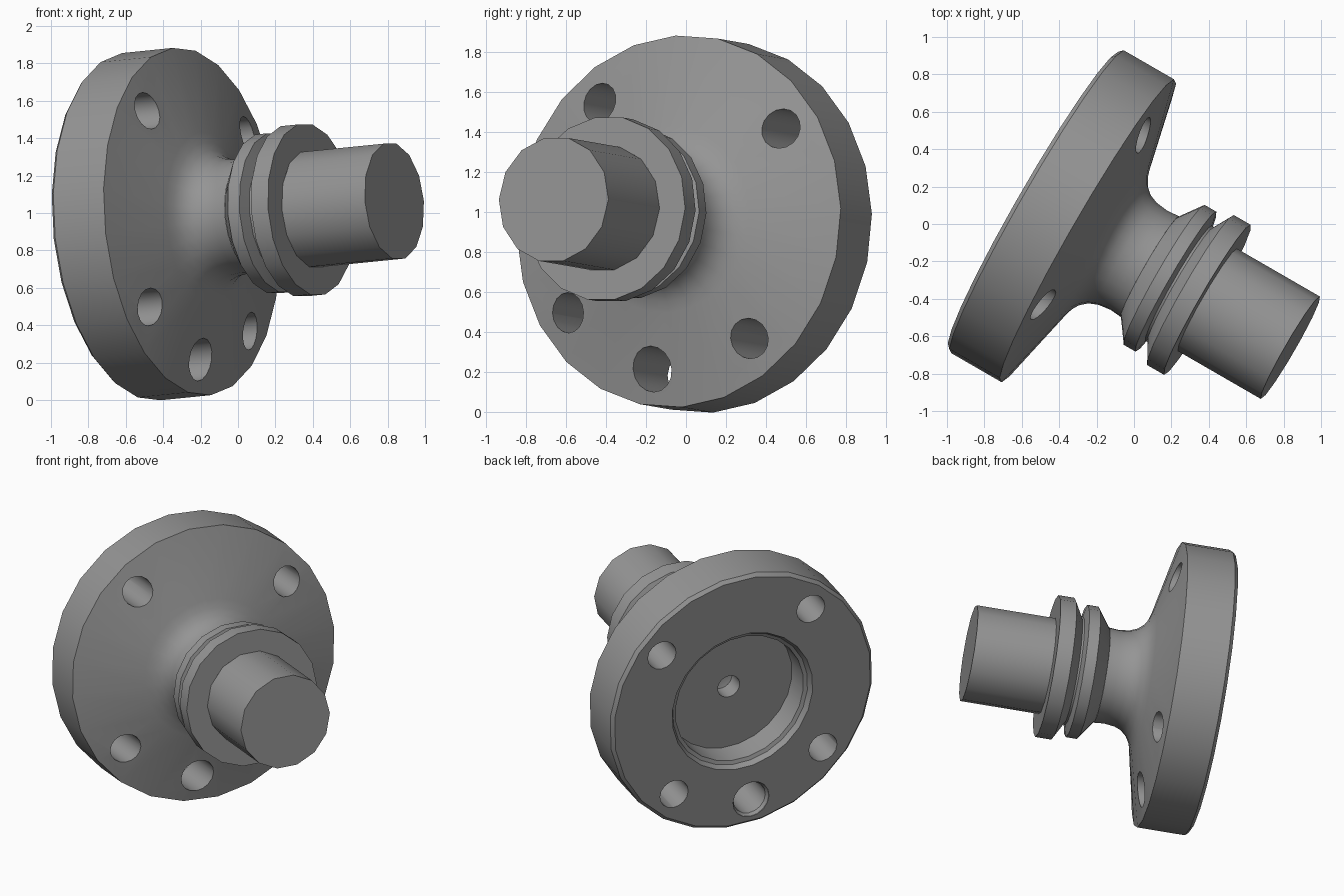
import bpy, bmesh, math
from mathutils import Matrix, Vector

if "Cube" in bpy.data.objects:
    bpy.data.objects.remove(bpy.data.objects["Cube"])

# Local frame: z runs along the shaft, which is yawed 30 degrees and tilted up 5 degrees
yaw, tilt = math.radians(30), math.radians(5)
u = Vector((math.sin(yaw), math.cos(yaw), 0))
d = Vector((math.cos(yaw) * math.cos(tilt), -math.sin(yaw) * math.cos(tilt), math.sin(tilt)))
v = d.cross(u)
POSE = Matrix((u, v, d)).transposed().to_4x4()
POSE.translation = Vector((-0.535, 0.13, 0.925))


def lathe(name, profile, sides, offset=(0, 0), turn=0):
    """Revolve (height, radius) points about local z; zero radius makes a pole."""
    bm = bmesh.new()
    rings = []
    for s, r in profile:
        if r == 0:
            rings.append([bm.verts.new((offset[0], offset[1], s))] * sides)
        else:
            angles = [math.tau * i / sides + math.radians(turn) for i in range(sides)]
            rings.append([bm.verts.new((offset[0] + r * math.cos(a),
                                        offset[1] + r * math.sin(a), s)) for a in angles])
    for a, b in zip(rings, rings[1:]):
        for i in range(sides):
            j = (i + 1) % sides
            bm.faces.new(list(dict.fromkeys((a[i], a[j], b[j], b[i]))))
    bmesh.ops.recalc_face_normals(bm, faces=bm.faces)
    me = bpy.data.meshes.new(name)
    bm.to_mesh(me)
    bm.free()
    ob = bpy.data.objects.new(name, me)
    bpy.context.collection.objects.link(ob)
    ob.matrix_world = POSE
    return ob


def activate(ob):
    bpy.ops.object.select_all(action='DESELECT')
    ob.select_set(True)
    bpy.context.view_layer.objects.active = ob


def drill(ob, angle, profile):
    a = math.radians(angle)
    cutter = lathe("hole_cutter", profile, 16, (0.75 * math.cos(a), 0.75 * math.sin(a)))
    cutter.hide_render = True
    mod = ob.modifiers.new("hole", 'BOOLEAN')
    mod.operation = 'DIFFERENCE'
    mod.solver = 'EXACT'
    mod.object = cutter
    activate(ob)
    bpy.ops.object.modifier_apply(modifier=mod.name)
    bpy.data.objects.remove(cutter)


# Flange with rear recess, centre hole, coned front and filleted neck
flange = lathe("flange", [
    (0.36, 0), (0.33, 0.078), (0.21, 0.078), (0.21, 0.45), (0.045, 0.455), (0.035, 0.48),
    (0, 0.5), (0, 0.912), (0.022, 0.934), (0.334, 0.934), (0.445, 0.47), (0.463, 0.415),
    (0.49, 0.37), (0.53, 0.335), (0.58, 0.315), (0.65, 0.306), (0.72, 0.312), (0.72, 0)],
    24, turn=4)

# Four bolt holes and one larger, countersunk hole
for k in range(4):
    drill(flange, 38 + 90 * k, [(-0.1, 0), (-0.1, 0.1), (0.6, 0.1), (0.6, 0)])
drill(flange, 263, [(-0.1, 0), (-0.1, 0.128), (0.005, 0.128), (0.025, 0.113), (0.6, 0.113), (0.6, 0)])

# Open the neck where the collars continue
bm = bmesh.new()
bm.from_mesh(flange.data)
cap = [f for f in bm.faces if all(abs(w.co.z - 0.72) < 1e-4 for w in f.verts)]
bmesh.ops.delete(bm, geom=cap, context='FACES')
bm.to_mesh(flange.data)
bm.free()

# Twin collars with a V groove between them
collars = lathe("collars", [
    (0.72, 0.312), (0.807, 0.432), (0.88, 0.432), (0.897, 0.355), (0.91, 0.355),
    (0.97, 0.463), (1.075, 0.463), (1.075, 0.31)], 18)

# Plain shaft
shaft = lathe("shaft", [(1.075, 0.316), (1.589, 0.316), (1.589, 0)], 14)

for ob in (flange, collars, shaft):
    activate(ob)
    bpy.ops.object.shade_smooth_by_angle(angle=math.radians(28))

# Dark grey finish
steel = bpy.data.materials.new("dark_grey")
steel.diffuse_color = (0.3, 0.3, 0.3, 1)
steel.use_nodes = True
steel.node_tree.nodes["Principled BSDF"].inputs["Base Color"].default_value = steel.diffuse_color
for ob in (flange, collars, shaft):
    ob.data.materials.clear()
    ob.data.materials.append(steel)
